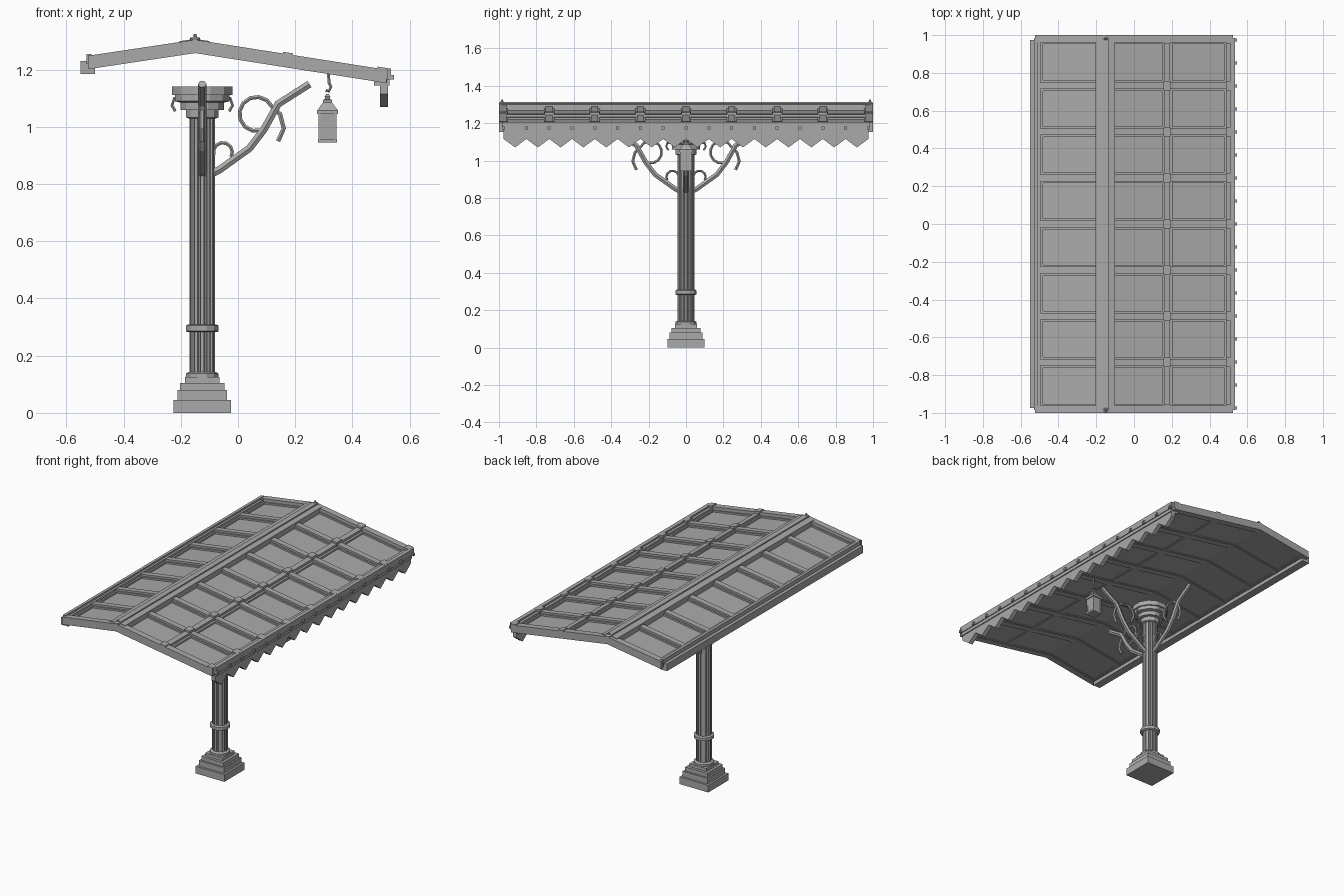
import bpy, bmesh
from math import pi, sin, cos, sqrt, radians

cube = bpy.data.objects.get("Cube")
if cube:
    bpy.data.objects.remove(cube)

GREY = (0.4, 0.4, 0.4, 1)
mat = bpy.data.materials.new("plain grey")
mat.use_nodes = True
mat.diffuse_color = GREY
mat.node_tree.nodes["Principled BSDF"].inputs["Base Color"].default_value = GREY

COL = -0.125     # column axis x
RIDGE = -0.15    # ridge x


def finish(name, bm):
    bmesh.ops.recalc_face_normals(bm, faces=bm.faces[:])
    mesh = bpy.data.meshes.new(name)
    bm.to_mesh(mesh)
    bm.free()
    mesh.materials.append(mat)
    obj = bpy.data.objects.new(name, mesh)
    bpy.context.collection.objects.link(obj)
    return obj


def loft(name, rings):
    """Join rings of equal length into a capped solid."""
    bm = bmesh.new()
    rows = [[bm.verts.new(p) for p in ring] for ring in rings]
    n = len(rows[0])
    for a, b in zip(rows, rows[1:]):
        for i in range(n):
            j = (i + 1) % n
            bm.faces.new((a[i], a[j], b[j], b[i]))
    bm.faces.new(rows[0])
    bm.faces.new(rows[-1])
    return finish(name, bm)


def lathe(name, profile, sides, x=COL, y=0):
    def ring(r, z):
        r = r / cos(pi / sides)
        angles = [(i + 0.5) * 2 * pi / sides for i in range(sides)]
        return [(x + r * cos(a), y + r * sin(a), z) for a in angles]
    return loft(name, [ring(r, z) for r, z in profile])


def prism(name, outline, y0, y1):
    return loft(name, [[(x, y, z) for x, z in outline] for y in (y0, y1)])


def box(name, x0, x1, y0, y1, z0, z1):
    return prism(name, [(x0, z0), (x1, z0), (x1, z1), (x0, z1)], y0, y1)


def roof_z(x):
    return 1.305 - (0.157 if x > RIDGE else -0.15) * (x - RIDGE)


def slope(name, x0, x1, y0, y1, low, high):
    """Piece that follows the pitched roof, bending at the ridge."""
    xs = [x0, RIDGE, x1] if x0 < RIDGE < x1 else [x0, x1]
    outline = [(x, roof_z(x) + high) for x in xs]
    outline += [(x, roof_z(x) + low) for x in reversed(xs)]
    return prism(name, outline, y0, y1)


def tube(name, points, radius):
    curve = bpy.data.curves.new(name, "CURVE")
    curve.dimensions = "3D"
    curve.bevel_depth = radius
    curve.bevel_resolution = 1
    curve.use_fill_caps = True
    spline = curve.splines.new("POLY")
    spline.points.add(len(points) - 1)
    for p, co in zip(spline.points, points):
        p.co = (*co, 1)
    obj = bpy.data.objects.new(name, curve)
    bpy.context.collection.objects.link(obj)
    curve.materials.append(mat)
    bpy.ops.object.select_all(action="DESELECT")
    obj.select_set(True)
    bpy.context.view_layer.objects.active = obj
    bpy.ops.object.convert(target="MESH")
    for f in obj.data.polygons:
        f.use_smooth = False


def arc(cx, cz, r, start, end, steps):
    angles = [radians(start + (end - start) * i / steps) for i in range(steps + 1)]
    return [(cx + r * cos(a), cz + r * sin(a)) for a in angles]


# Stepped square base
lathe("base", [(0.1, 0), (0.1, 0.045), (0.087, 0.045), (0.087, 0.08),
               (0.077, 0.08), (0.077, 0.105), (0.06, 0.105), (0.06, 0.125)], 4)

# Fluted shaft
flutes = []
for i in range(12):
    for k, r in ((0, 0.045), (0.5, 0.045), (0.6, 0.039), (0.9, 0.039)):
        a = (i + k - 0.25) * pi / 6
        flutes.append((COL + r * cos(a), r * sin(a)))
loft("shaft", [[(x, y, z) for x, y in flutes] for z in (0.12, 1.05)])

# Collars and capital
lathe("foot_collar", [(0.05, 0.12), (0.057, 0.125), (0.057, 0.137), (0.048, 0.143)], 12)
lathe("middle_collar", [(0.05, 0.282), (0.057, 0.286), (0.057, 0.305), (0.05, 0.309)], 12)
lathe("capital", [(0.05, 1.03), (0.056, 1.033), (0.056, 1.06), (0.076, 1.06),
                  (0.076, 1.085), (0.096, 1.09), (0.096, 1.112), (0.105, 1.112),
                  (0.105, 1.142)], 12)

# Scroll brackets on three sides, small volutes on four
arm = [(0.03, 0.835), (0.06, 0.85), (0.165, 0.925), (0.215, 0.99),
       (0.265, 1.08), (0.375, 1.15)]
large_curl = arc(0.19, 1.045, 0.06, 25, 285, 9)
small_curl = arc(0.072, 0.912, 0.033, -30, 200, 7)
branch = [(0.245, 1.07), (0.272, 1.045), (0.285, 0.995), (0.265, 0.95)]
volute = [(0.07, 1.10), (0.098, 1.1), (0.106, 1.075), (0.094, 1.055)]


def radial(name, path, angle, radius):
    points = [(COL + r * cos(angle), r * sin(angle), z) for r, z in path]
    tube(name, points, radius)


for side, turn in (("left", 0), ("back", 1), ("right", 2), ("front", 3)):
    angle = turn * pi / 2
    radial("volute_" + side, volute, angle, 0.006)
    if side != "right":
        radial("bracket_arm_" + side, arm, angle, 0.015)
        radial("large_curl_" + side, large_curl, angle, 0.008)
        radial("small_curl_" + side, small_curl, angle, 0.007)
        radial("branch_" + side, branch, angle, 0.009)

# Roof panels, rafters and their stepped trims
slope("roof_panels", -0.52, 0.51, -0.98, 0.98, -0.04, -0.03)
for i in range(-4, 5):
    y = i * 0.244
    end = abs(i) == 4
    half = 0.02 if end else 0.018
    y = y + 0.004 * (1 if i > 0 else -1) if end else y
    slope("rafter", -0.525, 0.52, y - half, y + half, -0.047, 0 if end else -0.008)
    inner = 0.028
    slope("rafter_trim", -0.51, 0.5, max(y - inner, -0.99), min(y + inner, 0.99), -0.044, -0.02)
    # clips where rafters meet the long rails
    for x in (0.175, 0.505):
        slope("rail_clip", x - 0.018, x + 0.018, max(y - 0.025, -1), min(y + 0.025, 1),
              -0.03, 0.006)

# Long rails, with trims beside them
for name, x, w in (("right_rail", -0.51, 0.015), ("middle_rail", 0.175, 0.016),
                   ("left_rail", 0.505, 0.016)):
    slope(name, x - w, x + w, -0.985, 0.985, -0.045, -0.006)
    slope(name + "_trim", max(x - 0.028, -0.52), min(x + 0.028, 0.52), -0.98, 0.98, -0.043, -0.02)

# Ridge cap, rod and end finials
slope("ridge_cap", -0.205, -0.1, -0.98, 0.98, -0.03, 0.003)
box("ridge_rod", RIDGE - 0.017, RIDGE + 0.017, -0.98, 0.98, 1.29, 1.313)
for y in (-0.983, 0.983):
    lathe("ridge_finial", [(0.012, 1.28), (0.017, 1.295), (0.017, 1.308),
                           (0.007, 1.315), (0.004, 1.325)], 8, RIDGE, y)

# Eaves
box("right_gutter", -0.55, -0.5, -0.975, 0.975, 1.185, 1.23)
box("right_gutter_lip", -0.53, -0.512, -0.985, 0.985, 1.22, 1.255)
box("left_gutter", 0.475, 0.53, -0.975, 0.975, 1.145, 1.175)
box("left_gutter_lip", 0.51, 0.535, -0.985, 0.985, 1.165, 1.205)

# Toothed valance
TEETH = 16
step = 1.95 / TEETH
edge = [(-0.975 + i * step / 2, 1.115 if i % 2 == 0 else 1.07) for i in range(2 * TEETH + 1)]
edge += [(0.975, 1.185), (-0.975, 1.185)]
loft("valance", [[(x, y, z) for y, z in edge] for x in (0.497, 0.524)])
for i in range(TEETH + 1):
    y = -0.975 + i * step
    box("valance_stud", 0.53, 0.545, y - 0.008, y + 0.008, 1.165, 1.181)

# Hanging lantern
LX = 0.313
tube("lantern_hook", [(LX + 0.003, 0, 1.2), (LX + 0.005, 0, 1.155), (LX + 0.012, 0, 1.14),
                      (LX + 0.005, 0, 1.125), (LX - 0.006, 0, 1.128)], 0.006)
lathe("lantern_body", [(0.033, 0.945), (0.033, 0.957), (0.027, 0.957), (0.03, 1.045),
                       (0.036, 1.045), (0.036, 1.058), (0.016, 1.085), (0.016, 1.094),
                       (0.008, 1.098), (0.01, 1.106), (0.004, 1.115)], 4, LX)
for sx in (-1, 1):
    for sy in (-1, 1):
        x, y = LX + sx * 0.028, sy * 0.028
        box("lantern_post", x - 0.004, x + 0.004, y - 0.004, y + 0.004, 0.95, 1.05)
